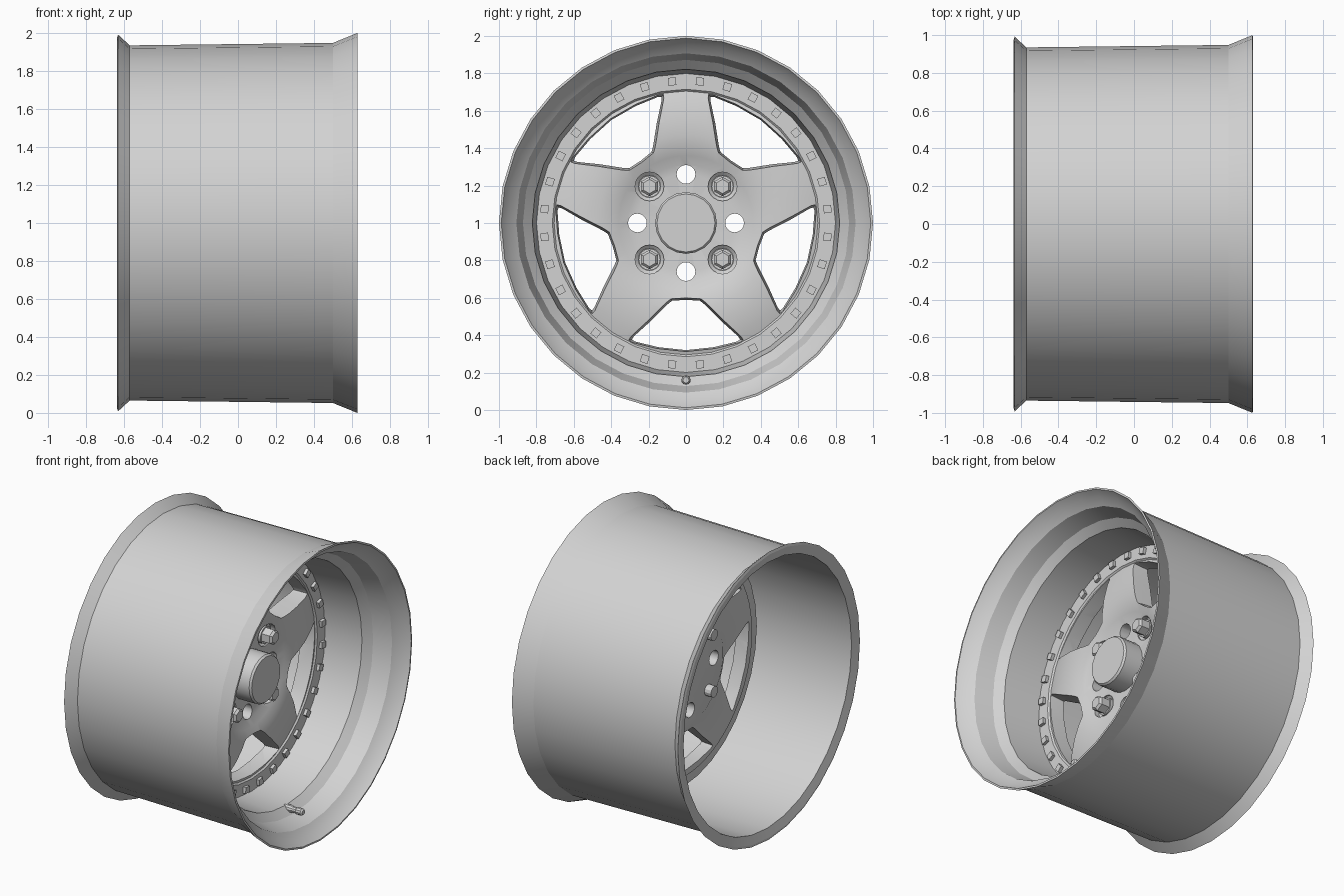
import bpy, bmesh, math
from mathutils import Matrix, Vector

cube = bpy.data.objects.get("Cube")
if cube:
    bpy.data.objects.remove(cube, do_unlink=True)

metal = bpy.data.materials.new("light_grey_metal")
metal.use_nodes = True
GREY = (0.65, 0.65, 0.65, 1)
metal.diffuse_color = GREY
metal.node_tree.nodes["Principled BSDF"].inputs["Base Color"].default_value = GREY


def smooth(obj, angle=28):
    bpy.ops.object.select_all(action='DESELECT')
    obj.select_set(True)
    bpy.context.view_layer.objects.active = obj
    bpy.ops.object.shade_smooth_by_angle(angle=math.radians(angle))


def finish(bm, name, angle=28):
    bmesh.ops.recalc_face_normals(bm, faces=bm.faces)
    mesh = bpy.data.meshes.new(name)
    bm.to_mesh(mesh)
    bm.free()
    mesh.materials.append(metal)
    obj = bpy.data.objects.new(name, mesh)
    bpy.context.collection.objects.link(obj)
    smooth(obj, angle)
    return obj


def at(x, radius, angle, tangent=0.0):
    """Point on the wheel: depth x, radial distance, angle in the yz plane."""
    c, s = math.cos(angle), math.sin(angle)
    return Vector((x, radius * c - tangent * s, 1 + radius * s + tangent * c))


def lathe(bm, profile, sides, centre=(0, 0, 1), turn=0.0):
    """Spin (x, radius) points around an axis parallel to x."""
    shift = Vector(centre) - Vector((0, 0, 1))
    rings = []
    for x, r in profile:
        if r == 0:
            rings.append([bm.verts.new(at(x, 0, 0) + shift)] * sides)
        else:
            rings.append([bm.verts.new(at(x, r, turn + math.tau * i / sides) + shift)
                          for i in range(sides)])
    for a, b in zip(rings, rings[1:]):
        for i in range(sides):
            j = (i + 1) % sides
            corners = list(dict.fromkeys((a[i], a[j], b[j], b[i])))
            bm.faces.new(corners)


def lathe_object(name, profile, sides, angle=28):
    bm = bmesh.new()
    lathe(bm, profile, sides)
    bmesh.ops.remove_doubles(bm, verts=bm.verts, dist=1e-5)
    return finish(bm, name, angle)


def cut(target, cutter):
    mod = target.modifiers.new("cut", 'BOOLEAN')
    mod.operation = 'DIFFERENCE'
    mod.solver = 'EXACT'
    mod.object = cutter
    bpy.context.view_layer.objects.active = target
    bpy.ops.object.modifier_apply(modifier=mod.name)
    bpy.data.objects.remove(cutter, do_unlink=True)


# Barrel with flared ends and a flat back lip, and the stepped front lip
lathe_object("barrel", [(0.618, 0.996), (0.5, 0.948), (-0.57, 0.935), (-0.632, 0.992),
                        (-0.637, 0.975), (-0.622, 0.915), (-0.56, 0.915),
                        (0.5, 0.935), (0.61, 0.98)], 32, 18)
lathe_object("stepped_lip", [(0.618, 0.996), (0.628, 1.0), (0.63, 0.988), (0.58, 0.955),
                             (0.54, 0.907), (0.42, 0.872), (0.37, 0.822),
                             (0.08, 0.797)], 32)

# Bolted ring around the face
lathe_object("bolt_ring", [(0.02, 0.8), (0.105, 0.8), (0.105, 0.715), (0.095, 0.705),
                           (0.02, 0.705), (0.02, 0.8)], 32)
bm = bmesh.new()
for i in range(32):
    a = math.tau * (i + 0.5) / 32
    m = Matrix.Translation(at(0.105, 0.76, a)) @ Matrix.Rotation(a, 4, 'X')
    bmesh.ops.create_cube(bm, size=0.042, matrix=m)
finish(bm, "ring_bolts")

# Dished five-spoke face
face = lathe_object("spoke_face", [(0.07, 0), (0.07, 0.26), (0.078, 0.31), (0.1, 0.36),
                                   (0.117, 0.41), (0.126, 0.47), (0.126, 0.55),
                                   (0.112, 0.65), (0.09, 0.72), (0.0, 0.72), (0.0, 0.42),
                                   (-0.03, 0.36), (-0.03, 0)], 64)

# Window openings, tapering toward the back
half = [(0.0, 0.40), (0.08, 0.405), (0.105, 0.425), (0.2, 0.52), (0.3, 0.61),
        (0.312, 0.628), (0.295, 0.64), (0.16, 0.673), (0.0, 0.69)]
outline = half + [(-t, r) for t, r in half[-2:0:-1]]
bm = bmesh.new()
for k in range(5):
    a = math.radians(54 + 72 * k)
    loops = []
    for x, scale in ((0.16, 1.03), (0.095, 0.98), (-0.05, 0.9)):
        loops.append([bm.verts.new(at(x, 0.55 + (r - 0.55) * scale, a, t * scale))
                      for t, r in outline])
    bm.faces.new(loops[0])
    bm.faces.new(loops[-1])
    n = len(outline)
    for p, q in zip(loops, loops[1:]):
        for i in range(n):
            j = (i + 1) % n
            bm.faces.new((p[i], p[j], q[j], q[i]))
cut(face, finish(bm, "window_cutter"))

# Four round holes, and four shallow lug pockets
bm = bmesh.new()
for k in range(4):
    a = math.pi / 2 * k
    lathe(bm, [(0.3, 0), (0.3, 0.05), (-0.1, 0.05), (-0.1, 0)], 20, at(0, 0.26, a))
    lathe(bm, [(0.3, 0), (0.3, 0.077), (0.06, 0.077), (0.045, 0.06), (0.045, 0)],
          20, at(0, 0.276, a + math.pi / 4))
cut(face, finish(bm, "hole_cutter"))
smooth(face)

# Hub cap
lathe_object("hub_cap", [(-0.03, 0), (-0.03, 0.165), (0.2, 0.165), (0.213, 0.155),
                         (0.213, 0)], 20)

# Lug nuts with washers and studs
nuts, studs = bmesh.new(), bmesh.new()
for k in range(4):
    c = at(0, 0.276, math.pi / 4 + math.pi / 2 * k)
    lathe(nuts, [(0.045, 0), (0.045, 0.058), (0.075, 0.058), (0.075, 0)], 16, c)
    lathe(nuts, [(0.06, 0), (0.06, 0.052), (0.135, 0.052), (0.15, 0.038), (0.15, 0)],
          6, c, math.pi / 6)
    lathe(studs, [(0.07, 0), (0.07, 0.038), (-0.08, 0.038), (-0.08, 0)], 12, c)
finish(nuts, "lug_nuts")
finish(studs, "lug_studs")

# Tyre valve on the lower step
bm = bmesh.new()
lathe(bm, [(0.36, 0), (0.36, 0.025), (0.41, 0.025), (0.42, 0.02), (0.45, 0.02),
           (0.455, 0.024), (0.49, 0.024), (0.5, 0.016), (0.5, 0)],
      10, (0, 0, 0.16))
finish(bm, "valve")
